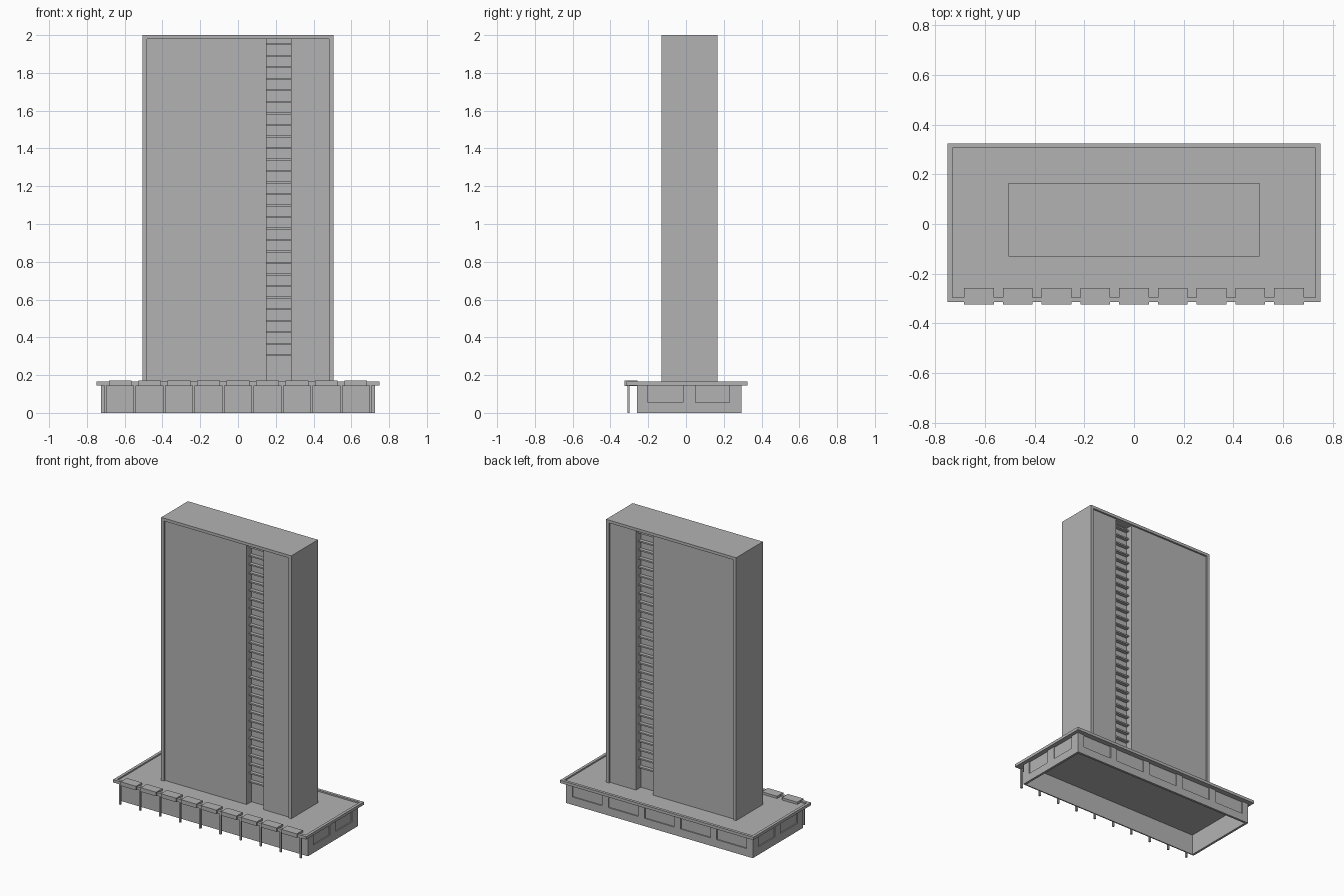
import bpy
import bmesh

cube = bpy.data.objects.get("Cube")
if cube:
    bpy.data.objects.remove(cube)

concrete = bpy.data.materials.new("concrete_grey")
concrete.use_nodes = True
GREY = (0.45, 0.45, 0.45, 1)
concrete.diffuse_color = GREY
concrete.node_tree.nodes["Principled BSDF"].inputs["Base Color"].default_value = GREY


def finish(name, bm):
    bmesh.ops.recalc_face_normals(bm, faces=bm.faces)
    mesh = bpy.data.meshes.new(name)
    bm.to_mesh(mesh)
    bm.free()
    mesh.materials.append(concrete)
    obj = bpy.data.objects.new(name, mesh)
    bpy.context.collection.objects.link(obj)
    return obj


def boxes(name, spans):
    """One object of boxes, each given as (x0, x1, y0, y1, z0, z1)."""
    bm = bmesh.new()
    for x0, x1, y0, y1, z0, z1 in spans:
        verts = bmesh.ops.create_cube(bm, size=1)["verts"]
        for v in verts:
            v.co = (x1 if v.co.x > 0 else x0,
                    y1 if v.co.y > 0 else y0,
                    z1 if v.co.z > 0 else z0)
    return finish(name, bm)


def ring(x0, x1, y0, y1, z0, z1, t):
    """Four wall boxes around a rectangle."""
    return [(x0, x1, y0, y0 + t, z0, z1), (x0, x1, y1 - t, y1, z0, z1),
            (x0, x0 + t, y0 + t, y1 - t, z0, z1), (x1 - t, x1, y0 + t, y1 - t, z0, z1)]


# Tower: plan profile with framed ends and a deep slot on both long sides
TX, MID, HALF = 0.505, 0.0175, 0.148
FRAME, INSET, SLOT = 0.022, 0.012, 0.065
SX0, SX1, ROOF = 0.15, 0.28, 0.15
side = [(-TX, HALF), (FRAME - TX, HALF), (FRAME - TX, HALF - INSET),
        (SX0, HALF - INSET), (SX0, HALF - SLOT), (SX1, HALF - SLOT),
        (SX1, HALF - INSET), (TX - FRAME, HALF - INSET), (TX - FRAME, HALF), (TX, HALF)]
plan = [(x, MID - y) for x, y in side] + [(x, MID + y) for x, y in reversed(side)]
bm = bmesh.new()
base = bm.faces.new([bm.verts.new((x, y, ROOF)) for x, y in plan])
top = bmesh.ops.extrude_face_region(bm, geom=[base])["geom"]
bmesh.ops.translate(bm, vec=(0, 0, 1.98 - ROOF),
                    verts=[v for v in top if isinstance(v, bmesh.types.BMVert)])
finish("tower", bm)
boxes("tower_cap", [(-TX, TX, MID - HALF, MID + HALF, 1.98, 2)])

# Floor ledges inside the slots
ledges = []
for i in range(28):
    z = 0.3 + i * 0.061
    for s in (-1, 1):
        y = sorted((MID + s * (HALF - SLOT), MID + s * (HALF - 0.04)))
        ledges.append((SX0, SX1, *y, z, z + 0.01))
boxes("slot_ledges", ledges)

# Podium: open-bottomed shell, piers and lower bands that frame recessed bays
WX, Y0, Y1, TOP = 0.725, -0.26, 0.295, 0.145
REC = 0.008
boxes("podium_walls", ring(-WX + REC, WX - REC, Y0, Y1 - REC, 0, TOP, 0.008))
boxes("podium_lower_band", [(-WX, WX, Y1 - REC, Y1, 0, 0.055)] +
      [(*sorted((s * WX, s * (WX - REC))), Y0, Y1 - REC, 0, 0.055) for s in (-1, 1)])
piers = []
for i in range(6):
    x = -WX + 0.025 + i * 0.28
    piers.append((x - 0.025, x + 0.025, Y1 - REC, Y1, 0.055, TOP))
for s in (-1, 1):
    x = sorted((s * WX, s * (WX - REC)))
    for y0, y1 in ((Y0, -0.2), (-0.015, 0.05), (0.23, Y1 - REC)):
        piers.append((*x, y0, y1, 0.055, TOP))
boxes("podium_piers", piers)

# Podium roof with a low rim
boxes("podium_roof", [(-0.75, 0.75, -0.315, 0.325, TOP, 0.155)])
boxes("roof_rim", ring(-0.75, 0.75, -0.315, 0.325, 0.155, 0.165, 0.02))

# Front canopies and the slim posts between them
PITCH = 0.156
boxes("front_canopies", [(i * PITCH - 0.06, i * PITCH + 0.06, -0.325, -0.257, 0.143, 0.171)
                         for i in range(-4, 5)])
boxes("front_posts", [((i - 4.5) * PITCH - 0.006, (i - 4.5) * PITCH + 0.006,
                       -0.311, -0.299, 0, TOP) for i in range(10)])
